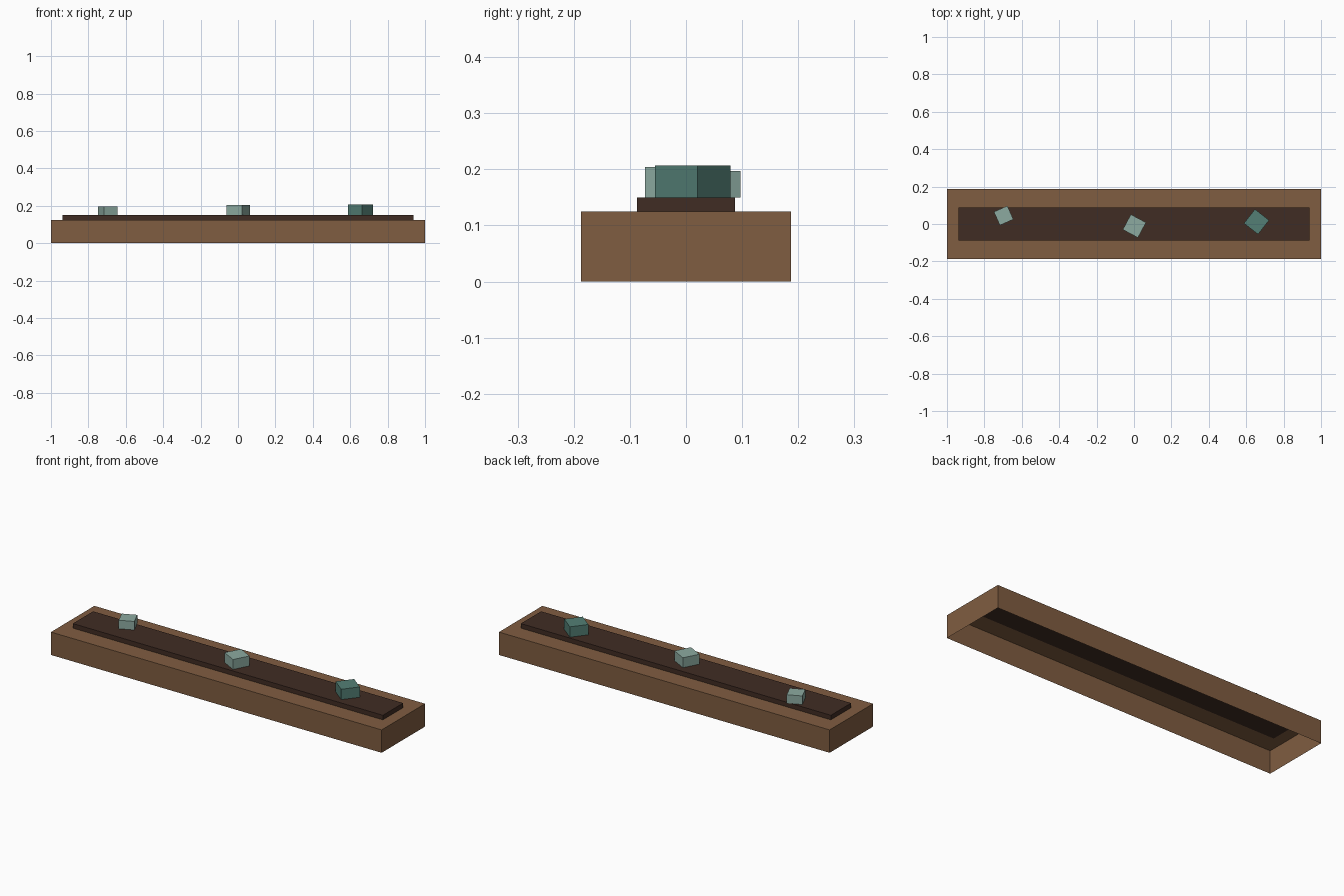
import bpy
import bmesh
from math import radians
from mathutils import Matrix

if "Cube" in bpy.data.objects:
    bpy.data.objects.remove(bpy.data.objects["Cube"], do_unlink=True)


def srgb(r, g, b):
    def lin(c):
        c /= 255
        return c / 12.92 if c <= 0.04045 else ((c + 0.055) / 1.055) ** 2.4
    return (lin(r), lin(g), lin(b), 1)


def material(name, colour):
    mat = bpy.data.materials.new(name)
    mat.use_nodes = True
    mat.diffuse_color = colour
    mat.node_tree.nodes["Principled BSDF"].inputs["Base Color"].default_value = colour
    return mat


def box(name, mat, size, centre, bottom, angle=0, open_below=False):
    """Box standing on a given height, turned about z, optionally without its underside."""
    bm = bmesh.new()
    bmesh.ops.create_cube(bm, size=1)
    if open_below:
        under = [f for f in bm.faces if f.normal.z < -0.5]
        bmesh.ops.delete(bm, geom=under, context='FACES_ONLY')
    bm.transform(Matrix.Translation((0, 0, size[2] / 2)) @ Matrix.Diagonal((*size, 1)))
    mesh = bpy.data.meshes.new(name)
    bm.to_mesh(mesh)
    bm.free()
    mesh.materials.append(mat)
    obj = bpy.data.objects.new(name, mesh)
    obj.location = (*centre, bottom)
    obj.rotation_euler.z = radians(angle)
    bpy.context.collection.objects.link(obj)
    return obj


wood = material("brown wood", srgb(128, 93, 65))
soil = material("dark soil", srgb(64, 44, 35))
pale = material("pale green", srgb(140, 170, 160))
teal = material("teal green", srgb(83, 127, 117))

# Trough, open underneath, with a raised bed of soil
base_top, soil_top = 0.125, 0.15
box("trough", wood, (2, 0.375, base_top), (0, 0), 0, open_below=True)
box("soil_bed", soil, (1.875, 0.175, soil_top - base_top), (0, 0), base_top)

# Turned blocks along the bed
for name, mat, side, centre, angle in (
    ("right_block", pale, 0.079, (-0.697, 0.045), 24),
    ("middle_block", pale, 0.092, (0.002, -0.011), -28),
    ("left_block", teal, 0.096, (0.655, 0.012), -38),
):
    box(name, mat, (side, side, side * 0.59), centre, soil_top, angle)
